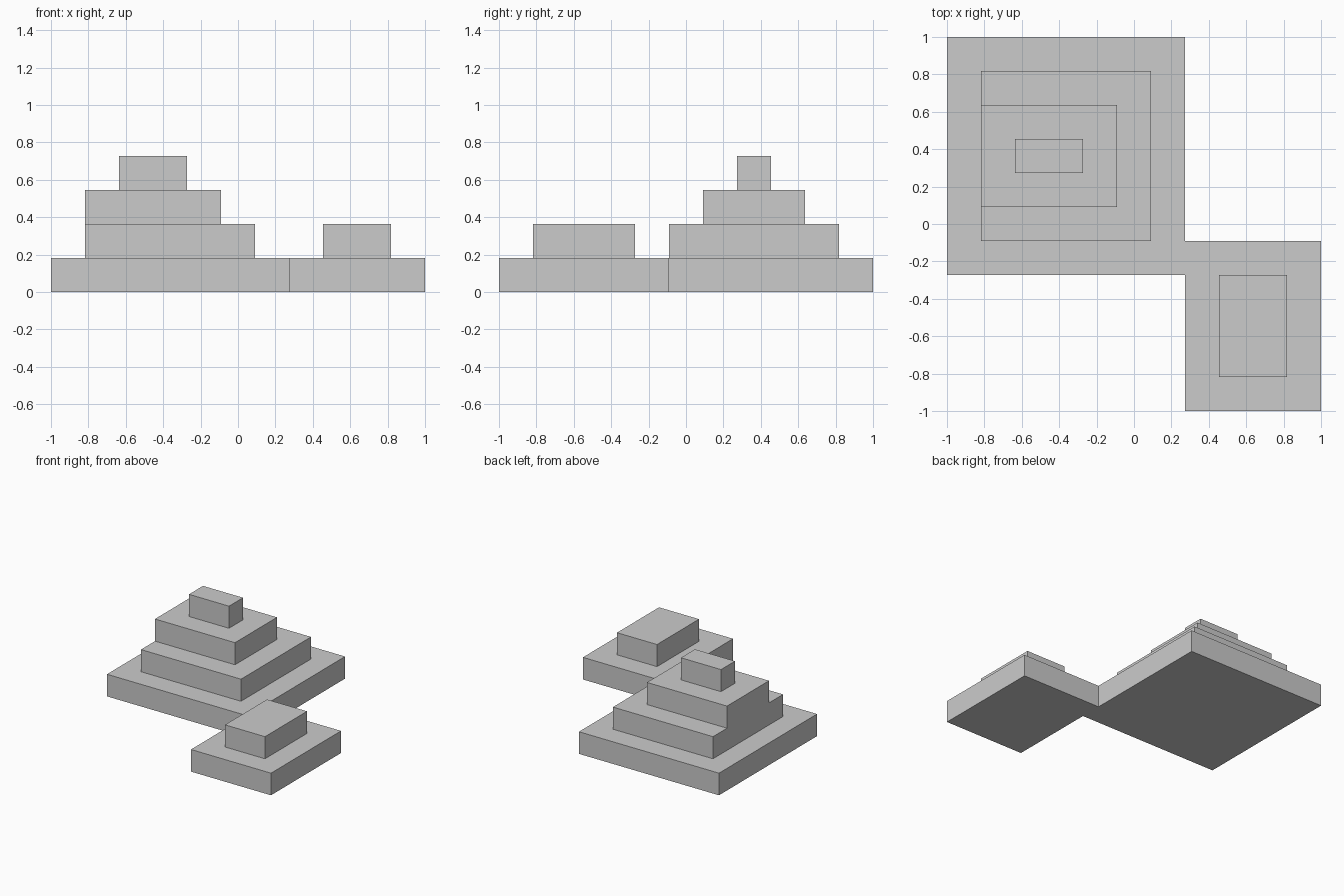
import bpy

cube = bpy.data.objects.get("Cube")
if cube:
    bpy.data.objects.remove(cube, do_unlink=True)

CELLS = 11          # the plan is a square grid of equal cells
UNIT = 2 / CELLS    # cell size, also the height of each tier

stone = bpy.data.materials.new("plain grey")
stone.use_nodes = True
grey = (0.6, 0.6, 0.6, 1)
stone.diffuse_color = grey
stone.node_tree.nodes["Principled BSDF"].inputs["Base Color"].default_value = grey


def tier(name, level, x0, x1, y0, y1):
    """Box one cell tall, spanning grid cells x0..x1 and y0..y1."""
    centre = ((x0 + x1 - CELLS) / 2, (y0 + y1 - CELLS) / 2, level + 0.5)
    bpy.ops.mesh.primitive_cube_add(size=1, location=[c * UNIT for c in centre])
    obj = bpy.context.object
    obj.name = name
    obj.scale = ((x1 - x0) * UNIT, (y1 - y0) * UNIT, UNIT)
    bpy.ops.object.transform_apply(location=False, rotation=False, scale=True)
    obj.data.materials.append(stone)


# Large stepped mound
tier("large_base", 0, 0, 7, 4, 11)
tier("large_second_tier", 1, 1, 6, 5, 10)
tier("large_third_tier", 2, 1, 5, 6, 9)
tier("large_top_block", 3, 2, 4, 7, 8)

# Small stepped mound
tier("small_base", 0, 7, 11, 0, 5)
tier("small_top_block", 1, 8, 10, 1, 4)
